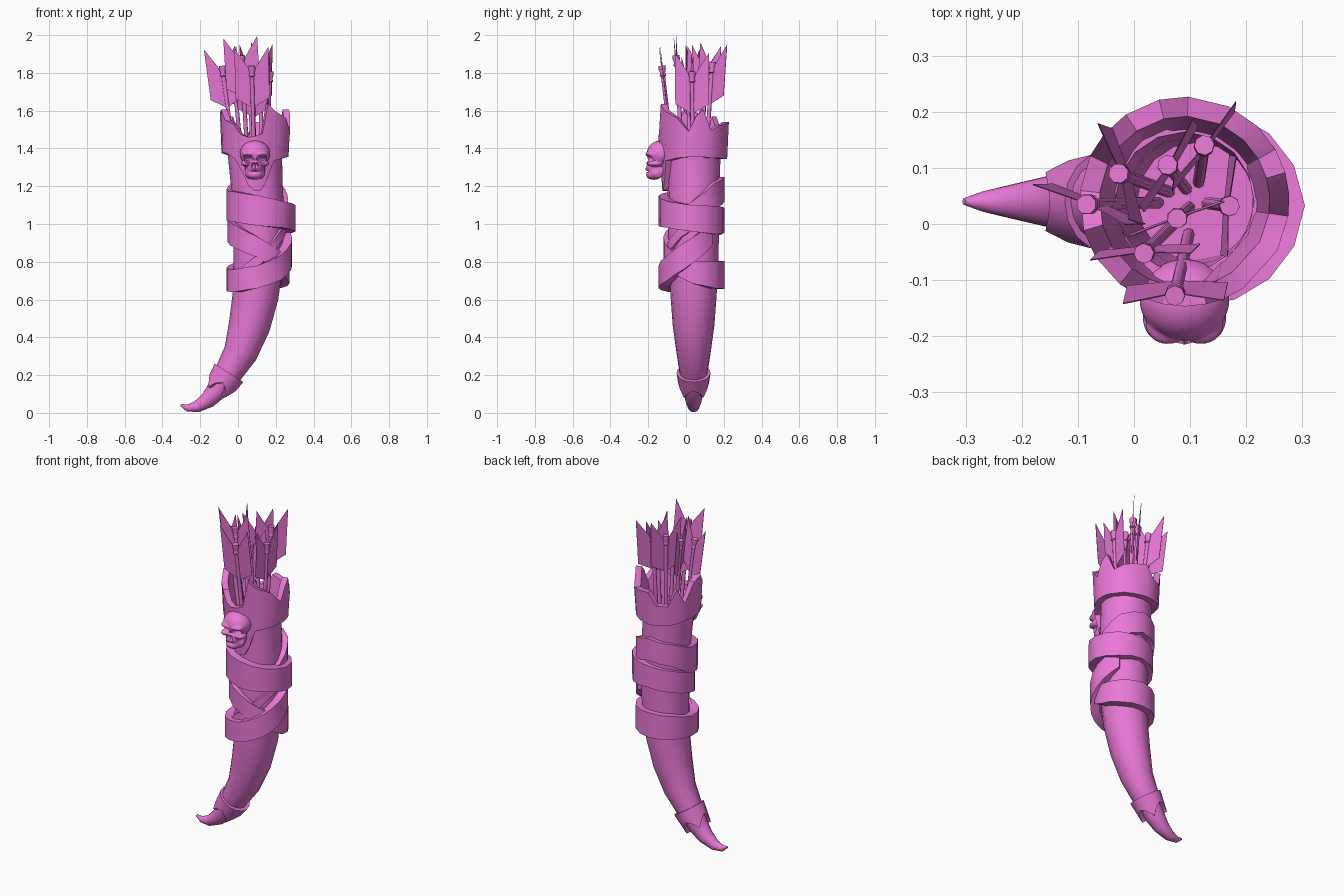
import bpy, bmesh
from math import cos, sin, radians, pi, sqrt
from mathutils import Vector, Matrix

if "Cube" in bpy.data.objects:
    bpy.data.objects.remove(bpy.data.objects["Cube"])

YC = 0.04  # depth centre of the horn
pink = bpy.data.materials.new("pink")
pink.diffuse_color = (0.82, 0.19, 0.68, 1)
pink.use_nodes = True
pink.node_tree.nodes["Principled BSDF"].inputs["Base Color"].default_value = pink.diffuse_color


def new_object(name, bm, smooth=30):
    bmesh.ops.recalc_face_normals(bm, faces=bm.faces)
    me = bpy.data.meshes.new(name)
    bm.to_mesh(me)
    bm.free()
    me.materials.append(pink)
    ob = bpy.data.objects.new(name, me)
    bpy.context.collection.objects.link(ob)
    bpy.ops.object.select_all(action='DESELECT')
    bpy.context.view_layer.objects.active = ob
    ob.select_set(True)
    bpy.ops.object.shade_smooth_by_angle(angle=radians(smooth))
    return ob


def loft(bm, rings, closed=False):
    """Skin a list of equal-length point rings, capping open ends."""
    vs = [[bm.verts.new(p) for p in r] for r in rings]
    n = len(vs[0])
    pairs = list(zip(vs, vs[1:])) + ([(vs[-1], vs[0])] if closed else [])
    for a, b in pairs:
        for i in range(n):
            j = (i + 1) % n
            bm.faces.new((a[i], a[j], b[j], b[i]))
    if not closed:
        bm.faces.new(vs[0])
        bm.faces.new(vs[-1])


# Horn body: (x, z, radius) along the curve, then back down the inside
path = [(-.303, .042, .006), (-.27, .026, .018), (-.22, .032, .030), (-.16, .068, .044),
        (-.11, .122, .056), (-.055, .205, .073), (.012, .315, .090), (.06, .46, .110),
        (.093, .62, .122), (.108, .8, .131), (.110, 1.0, .136), (.1, 1.2, .137),
        (.09, 1.36, .143), (.09, 1.39, .145)]
inner = [(.09, 1.39, .124), (.1, 1.2, .114), (.11, .9, .105)]
rings = []
for i, (x, z, r) in enumerate(path):
    a, b = path[max(i - 1, 0)], path[min(i + 1, len(path) - 1)]
    t = Vector((b[0] - a[0], 0, b[1] - a[1])).normalized()
    e1 = Vector((t.z, 0, -t.x))
    rings.append([Vector((x, YC, z)) + r * (cos(k * pi / 8) * e1 + sin(k * pi / 8) * Vector((0, 1, 0)))
                  for k in range(16)])
for x, z, r in inner:
    rings.append([(x + r * cos(k * pi / 8), YC + r * sin(k * pi / 8), z) for k in range(16)])
bm = bmesh.new()
loft(bm, rings)
new_object("horn_body", bm, 45)


def centre_x(z):
    for a, b in zip(path[5:], path[6:]):
        if a[1] <= z <= b[1]:
            return a[0] + (b[0] - a[0]) * (z - a[1]) / (b[1] - a[1])
    return .09


def band(name, stations, centre, closed, matrix=Matrix()):
    """Thick ribbon from (angle, low, high, inner r, outer r low, outer r high)."""
    rings = []
    for ang, lo, hi, ri, rlo, rhi in stations:
        c, s = cos(radians(ang)), sin(radians(ang))
        x, y = centre((lo + hi) / 2)
        rings.append([(x + r * c, y + r * s, z) for r, z in
                      ((ri, lo), (rlo, lo), (rhi, hi), (rhi - .035 if closed else ri, hi))])
    bm = bmesh.new()
    loft(bm, rings, closed)
    bm.transform(matrix)
    return new_object(name, bm)


# Jagged crown around the mouth, dipping to a point behind the skull
crown = [(-90, 1.175, 1.465), (-78, 1.18, 1.48), (-68, 1.23, 1.635), (-56, 1.335, 1.60), (-28, 1.35, 1.56),
         (-8, 1.355, 1.49), (4, 1.355, 1.57), (16, 1.355, 1.605), (30, 1.35, 1.495), (46, 1.35, 1.52),
         (65, 1.345, 1.53), (88, 1.345, 1.54), (104, 1.345, 1.47), (124, 1.35, 1.47), (140, 1.36, 1.57),
         (154, 1.37, 1.48), (174, 1.375, 1.59), (196, 1.375, 1.605), (212, 1.375, 1.55),
         (232, 1.35, 1.53), (246, 1.275, 1.475), (258, 1.20, 1.46)]
band("crown", [(a, lo, hi, .122, .165 if lo < 1.3 else .178, .187) for a, lo, hi in crown],
     lambda z: (.09, YC), True)

# One leather strap wound down the horn: (angle, z, half height, outer radius)
wind = [(-20, 1.03, .05, .150), (15, 1.09, .06, .160), (45, 1.15, .065, .170), (90, 1.185, .065, .172),
        (135, 1.16, .065, .172), (180, 1.10, .08, .170), (225, 1.09, .08, .175), (270, 1.07, .08, .178),
        (315, 1.05, .07, .185), (360, 1.03, .07, .193), (405, 1.02, .075, .182), (450, 1.02, .065, .170),
        (495, 1.00, .065, .170), (540, .965, .06, .168), (580, .93, .06, .160), (625, .88, .055, .154),
        (670, .81, .055, .154), (720, .745, .06, .165), (765, .73, .07, .172), (810, .73, .075, .172),
        (855, .725, .07, .172), (900, .705, .06, .165), (945, .70, .06, .178), (990, .72, .06, .178),
        (1030, .765, .065, .176), (1065, .83, .07, .178), (1095, .89, .065, .172), (1125, .95, .06, .155)]
fine = []
for p, q in zip(wind, wind[1:]):
    fine += [p, tuple((u + v) / 2 for u, v in zip(p, q))]
fine.append(wind[-1])
band("wound_strap", [(a, z - h, z + h, .125, r, r) for a, z, h, r in fine],
     lambda z: (centre_x(z) + .003, .033), False)

# Narrow strap crossing beneath on the front
band("crossing_strap", [(a, z - .03, z + .03, .12, .150, .150) for a, z in
                        ((215, .70), (245, .76), (275, .82), (305, .89), (335, .96), (360, 1.0))],
     lambda z: (centre_x(z), .035), False)

# Toothed collar near the tip
axis = Vector((.54, 0, .84))
mat = Matrix.Translation((-.065, YC, .185)) @ Vector((0, 0, 1)).rotation_difference(axis).to_matrix().to_4x4()
band("tip_collar", [(k * 22.5, (-.03, -.05, -.09, -.05)[k % 4], .032, .05,
                     (.082, .079, .074, .079)[k % 4], .09) for k in range(16)],
     lambda z: (0, 0), True, mat)

# Skull ornament: a dense sphere wrapped over the union of blobs, then dented
CORE = Vector((.09, -.145, 1.325))
blobs = [((.09, -.135, 1.372), (.08, .072, .07)),     # cranium
         ((.09, -.165, 1.30), (.042, .05, .05)),      # upper jaw
         ((.09, -.17, 1.262), (.042, .042, .028))]    # chin
for s in (-1, 1):
    blobs += [((.09 + s * .03, -.18, 1.37), (.04, .034, .018)),     # brow
              ((.09 + s * .045, -.165, 1.32), (.03, .042, .016)),   # cheekbone
              ((.09 + s * .036, -.15, 1.28), (.018, .035, .04))]    # jaw side
dents = [(.09, 1.278, .03, .005, .010)]               # mouth line
for s in (-1, 1):
    dents += [(.09 + s * .033, 1.343, .024, .020, .04),    # eye sockets
              (.09 + s * .008, 1.308, .010, .017, .03),    # nose
              (.09 + s * .053, 1.290, .016, .018, .03)]    # hollow cheeks


def exit_distance(d, centre, scale):
    """Distance from CORE along d to the far side of an ellipsoid."""
    o = [(CORE[i] - centre[i]) / scale[i] for i in range(3)]
    e = [d[i] / scale[i] for i in range(3)]
    a, b, c = sum(v * v for v in e), sum(u * v for u, v in zip(o, e)), sum(v * v for v in o) - 1
    disc = b * b - a * c
    return (-b + sqrt(disc)) / a if disc > 0 else 0


bm = bmesh.new()
bmesh.ops.create_uvsphere(bm, u_segments=72, v_segments=64, radius=1,
                          matrix=Matrix.Rotation(pi / 2, 4, 'X'))
for v in bm.verts:
    d = v.co.normalized()
    v.co = CORE + d * max(.02, *(exit_distance(d, c, s) for c, s in blobs))
bmesh.ops.smooth_vert(bm, verts=bm.verts, factor=.5, use_axis_x=True, use_axis_y=True, use_axis_z=True)
for v in bm.verts:
    if v.co.y < -.15:
        push = 0
        for x, z, rx, rz, depth in dents:
            q = ((v.co.x - x) / rx) ** 2 + ((v.co.z - z) / rz) ** 2
            if q < 1:
                push = max(push, depth * (1 - q * q))
        v.co.y += push
new_object("skull", bm, 50)

# Arrows: nock position and the heading of the vane pair in degrees
arrows = [(-.027, .09, 1.83, 108), (.06, .105, 1.84, 58), (.125, .14, 1.85, 52), (-.084, .035, 1.83, 157),
          (.077, .01, 1.78, 20), (.17, .032, 1.80, 85), (.018, -.052, 1.885, 4), (.073, -.127, 1.83, 2)]
for i, (x, y, z, head) in enumerate(arrows):
    top = Vector((x, y, z))
    base = Vector((x, y, .905)).lerp(Vector((.11, YC, .905)), .65)
    t = (top - base).normalized()
    h = Vector((cos(radians(head)), sin(radians(head)), 0))
    u = (h - h.dot(t) * t).normalized()
    v = t.cross(u)
    length = (top - base).length
    bm = bmesh.new()
    # shaft and swollen nock
    prof = [(0, .011), (length - .05, .011), (length - .045, .018), (length - .03, .013),
            (length - .012, .019), (length + .008, .018)]
    loft(bm, [[base + t * d + r * (cos(k * pi / 4) * u + sin(k * pi / 4) * v) for k in range(8)]
              for d, r in prof])
    # swept feather vanes
    for s in (-1, 1):
        loft(bm, [[top + s * a * u + w * t + e * v for a, w in
                   ((.005, -.025), (.09, .105), (.09, -.165), (.005, -.215))] for e in (-.001, .001)])
    new_object(f"arrow_{i + 1}", bm, 50)
